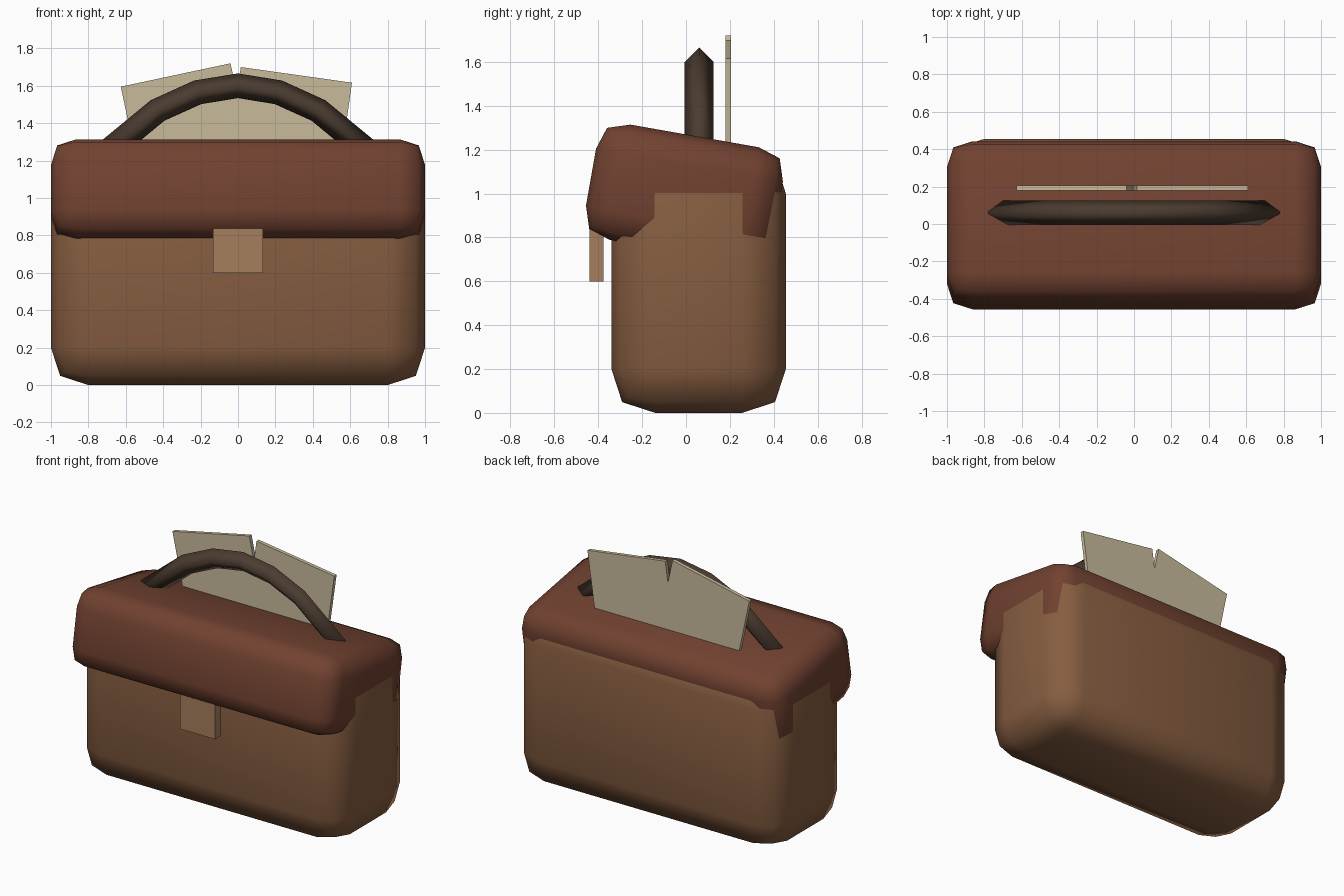
import bpy, bmesh
from math import radians, cos, sin, atan2, pi
from mathutils import Vector, Matrix

if "Cube" in bpy.data.objects:
    bpy.data.objects.remove(bpy.data.objects["Cube"])


def material(name, rgb):
    m = bpy.data.materials.new(name)
    m.diffuse_color = (*rgb, 1)
    m.use_nodes = True
    m.node_tree.nodes["Principled BSDF"].inputs["Base Color"].default_value = m.diffuse_color
    return m


BODY = material("tan_leather", (0.24, 0.11, 0.052))
FLAP = material("dark_leather", (0.165, 0.054, 0.03))
GRIP = material("grip_leather", (0.07, 0.045, 0.03))
CLASP = material("clasp_tan", (0.38, 0.21, 0.11))
PAPER = material("paper", (0.58, 0.50, 0.33))


def finish(name, bm, mat, smooth):
    bmesh.ops.recalc_face_normals(bm, faces=bm.faces)
    mesh = bpy.data.meshes.new(name)
    bm.to_mesh(mesh)
    bm.free()
    for p in mesh.polygons:
        p.use_smooth = smooth
    mesh.materials.append(mat)
    ob = bpy.data.objects.new(name, mesh)
    bpy.context.collection.objects.link(ob)
    return ob


def box(name, lo, hi, mat, bevel=0, rot=None):
    """Box between two corners, with rounded edges, then turned about the origin."""
    lo, hi = Vector(lo), Vector(hi)
    bm = bmesh.new()
    bmesh.ops.create_cube(bm, size=1)
    bmesh.ops.scale(bm, vec=hi - lo, verts=bm.verts)
    bmesh.ops.translate(bm, vec=(lo + hi) / 2, verts=bm.verts)
    if bevel:
        bmesh.ops.bevel(bm, geom=bm.edges[:], offset=bevel, segments=2,
                        profile=0.57, affect='EDGES')
    if rot:
        bm.transform(rot)
    return finish(name, bm, mat, bool(bevel))


# Bag body
box("bag_body", (-1, -0.34, 0), (1, 0.455, 1.2), BODY, 0.2)

# Flap: rounded lid tipped back by ten degrees
box("flap", (-0.999, -0.613, 0.716), (0.999, 0.252, 1.25), FLAP, 0.135,
    Matrix.Rotation(radians(-10), 4, 'X'))

# Clasp strap below the flap
box("clasp", (-0.134, -0.44, 0.6), (0.134, -0.375, 0.9), CLASP)


# Paper sheets: hung from one top corner and tilted
def sheet(name, corner, x0, x1, tilt):
    ob = box(name, (x0, 0, -0.8), (x1, 0.025, 0), PAPER)
    ob.data.transform(Matrix.Translation((corner[0], 0.18, corner[1]))
                      @ Matrix.Rotation(radians(-tilt), 4, 'Y'))


sheet("paper_left", (-0.04, 1.72), -0.6, 0, 12)
sheet("paper_right", (0.015, 1.70), 0, 0.6, -8)

# Handle: four-sided tube swept along an arch
half = [(0, 1.6), (0.216, 1.565), (0.43, 1.468), (0.74, 1.213)]
path = [(-x, z) for x, z in half[:0:-1]] + half
bm = bmesh.new()
rings = []
for i, (x, z) in enumerate(path):
    a, b = path[max(i - 1, 0)], path[min(i + 1, len(path) - 1)]
    t = atan2(b[1] - a[1], b[0] - a[0])
    ring = []
    for k in range(4):
        n, s = 0.066 * cos(k * pi / 2), 0.066 * sin(k * pi / 2)
        ring.append(bm.verts.new((x - n * sin(t), 0.06 + s, z + n * cos(t))))
    rings.append(ring)
for r, q in zip(rings, rings[1:]):
    for k in range(4):
        bm.faces.new((r[k], r[(k + 1) % 4], q[(k + 1) % 4], q[k]))
bm.faces.new(rings[0])
bm.faces.new(rings[-1])
finish("handle", bm, GRIP, True)
